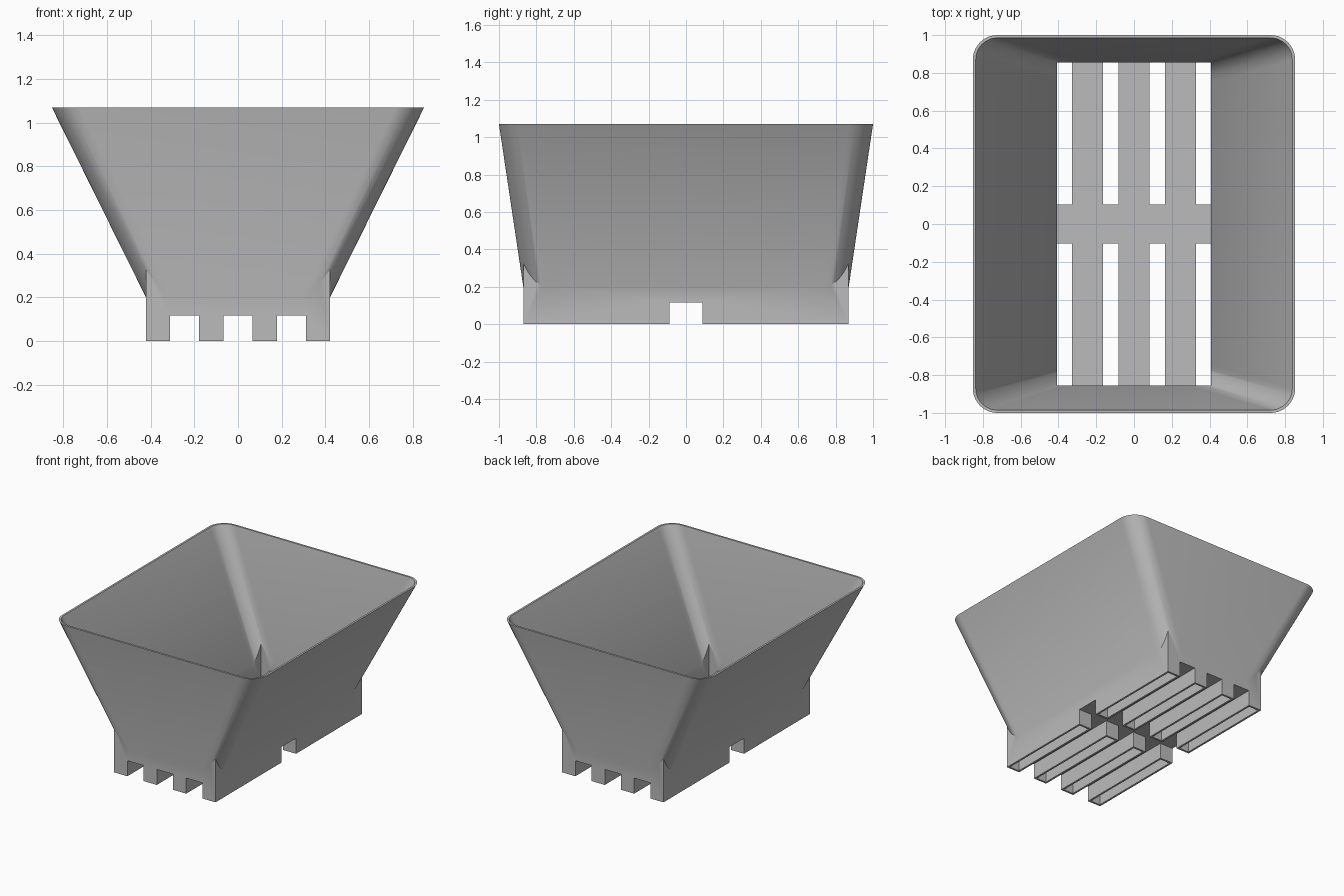
import bpy
import bmesh
import math

if "Cube" in bpy.data.objects:
    bpy.data.objects.remove(bpy.data.objects["Cube"], do_unlink=True)

WALL = 0.015
BASE_X, BASE_Y = 0.422, 0.87      # half size of the base
TOP_X, TOP_Y, TOP_Z = 0.853, 1.0, 1.07
FLARE_Z = 0.2                     # height where the hopper starts to flare
SLOT_Z, SLOT_HALF, PITCH = 0.117, 0.067, 0.245
CROSS_HALF = 0.087

gray = bpy.data.materials.new("plain gray")
gray.use_nodes = True
color = (0.5, 0.5, 0.5, 1)
gray.diffuse_color = color
gray.node_tree.nodes["Principled BSDF"].inputs["Base Color"].default_value = color


def new_object(name, bm):
    bmesh.ops.recalc_face_normals(bm, faces=bm.faces)
    mesh = bpy.data.meshes.new(name)
    bm.to_mesh(mesh)
    bm.free()
    mesh.materials.append(gray)
    obj = bpy.data.objects.new(name, mesh)
    bpy.context.collection.objects.link(obj)
    return obj


def box(name, x, half_x, half_y, z0, z1):
    bm = bmesh.new()
    bmesh.ops.create_cube(bm, size=1)
    for v in bm.verts:
        v.co = (x + 2 * half_x * v.co.x, 2 * half_y * v.co.y,
                z0 + (z1 - z0) * (v.co.z + 0.5))
    return new_object(name, bm)


def rounded_ring(bm, half_x, half_y, radius, z, steps=12):
    ring = []
    for corner, (sx, sy) in enumerate([(1, 1), (-1, 1), (-1, -1), (1, -1)]):
        for i in range(steps + 1):
            a = math.pi / 2 * (corner + i / steps)
            ring.append(bm.verts.new((sx * (half_x - radius) + radius * math.cos(a),
                                      sy * (half_y - radius) + radius * math.sin(a), z)))
    return ring


def funnel(name, inset, z0, z1):
    """Tapered solid with rounded corners, pulled in by inset."""
    bm = bmesh.new()
    rings = []
    for z in (z0, z1):
        t = (z - FLARE_Z) / (TOP_Z - FLARE_Z)
        rings.append(rounded_ring(bm, BASE_X + (TOP_X - BASE_X) * t - inset,
                                  BASE_Y + (TOP_Y - BASE_Y) * t - inset,
                                  0.13 - inset, z))
    low, high = rings
    n = len(low)
    for i in range(n):
        j = (i + 1) % n
        bm.faces.new((low[i], low[j], high[j], high[i]))
    bm.faces.new(low)
    bm.faces.new(high)
    return new_object(name, bm)


def combine(obj, other, operation):
    mod = obj.modifiers.new("combine", 'BOOLEAN')
    mod.operation = operation
    mod.solver = 'EXACT'
    mod.object = other
    bpy.context.view_layer.objects.active = obj
    bpy.ops.object.modifier_apply(modifier=mod.name)
    bpy.data.objects.remove(other, do_unlink=True)


def cut_channels(obj, grow):
    """Three lengthwise channels and one crosswise channel under the floor."""
    for k in (-1, 0, 1):
        combine(obj, box("channel", k * PITCH, SLOT_HALF + grow, 1.2,
                         -0.3, SLOT_Z + grow), 'DIFFERENCE')
    combine(obj, box("cross_channel", 0, 1.2, CROSS_HALF + grow,
                     -0.3, SLOT_Z + grow), 'DIFFERENCE')


# Outer body: flared hopper joined to the square base
hopper = funnel("hopper", 0, 0.15, TOP_Z)
combine(hopper, box("base", 0, BASE_X, BASE_Y, 0, 0.36), 'UNION')
cut_channels(hopper, 0)

# Inner space, leaving a thin wall around the channels
cavity = funnel("cavity", WALL, 0.16, TOP_Z + 0.1)
combine(cavity, box("base_cavity", 0, BASE_X - WALL, BASE_Y - WALL, -0.1, 0.35), 'UNION')
cut_channels(cavity, WALL)
combine(hopper, cavity, 'DIFFERENCE')

# Smooth corners, crisp edges
bpy.ops.object.select_all(action='DESELECT')
hopper.select_set(True)
bpy.context.view_layer.objects.active = hopper
bpy.ops.object.shade_smooth_by_angle(angle=math.radians(30))
